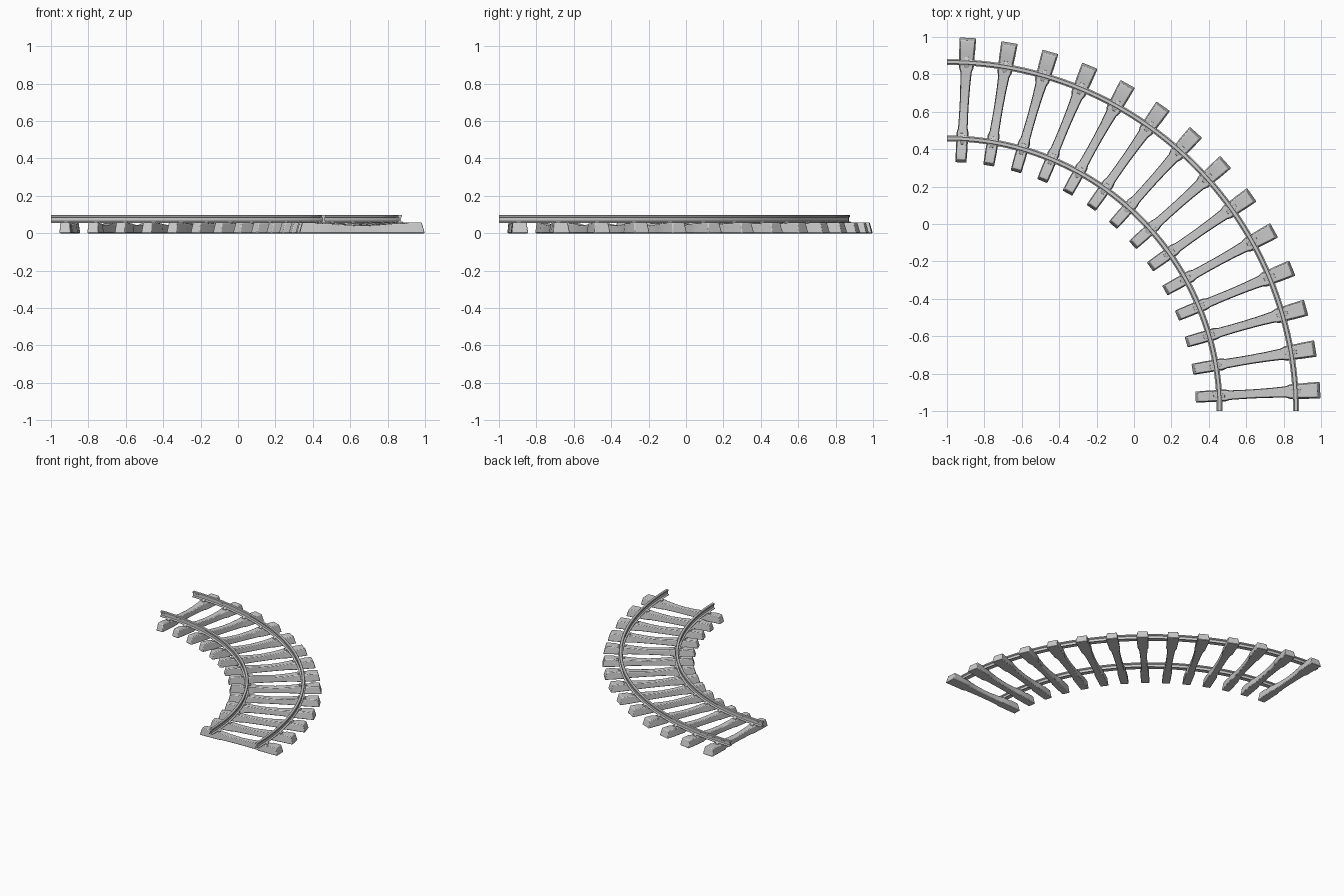
import bpy, bmesh
from math import sin, cos, radians, pi

if "Cube" in bpy.data.objects:
    bpy.data.objects.remove(bpy.data.objects["Cube"])

CX = CY = -1.0          # centre of the quarter-circle curve
N_TIES = 14
STEP = radians(90 / N_TIES)


def polar(r, a, z):
    return (CX + r * cos(a), CY + r * sin(a), z)


def finish(bm, name, angle=35, bevel=0):
    bmesh.ops.recalc_face_normals(bm, faces=bm.faces)
    me = bpy.data.meshes.new(name)
    bm.to_mesh(me)
    bm.free()
    ob = bpy.data.objects.new(name, me)
    bpy.context.collection.objects.link(ob)
    if bevel:
        m = ob.modifiers.new("soft_edges", 'BEVEL')
        m.width, m.segments = bevel, 2
        m.limit_method, m.angle_limit = 'ANGLE', radians(50)
    bpy.ops.object.select_all(action='DESELECT')
    bpy.context.view_layer.objects.active = ob
    ob.select_set(True)
    bpy.ops.object.shade_smooth_by_angle(angle=radians(angle))
    return ob


def loft(bm, rings, closed_ends=True):
    loops = [[bm.verts.new(p) for p in ring] for ring in rings]
    n = len(loops[0])
    for a, b in zip(loops, loops[1:]):
        for i in range(n):
            j = (i + 1) % n
            bm.faces.new((a[i], a[j], b[j], b[i]))
    if closed_ends:
        bm.faces.new(loops[0])
        bm.faces.new(loops[-1])


# Rails: I-shaped profile swept along the quarter circle
HALF = [(0.016, 0.056), (0.016, 0.060), (0.005, 0.065), (0.005, 0.083),
        (0.011, 0.087), (0.011, 0.095), (0.008, 0.098)]
PROFILE = HALF + [(-x, z) for x, z in reversed(HALF)]


def rail(name, radius):
    bm = bmesh.new()
    loft(bm, [[polar(radius + x, a * pi / 2 / 56, z) for x, z in PROFILE]
              for a in range(57)])
    finish(bm, name)


RAILS = {"inner_rail": 1.458, "outer_rail": 1.866}
for name, r in RAILS.items():
    rail(name, r)

# Sleeper: radius, bottom half-angle, top half-angle, top height
SECTIONS = [(-0.335, .0225, .0225, 0), (-0.255, .0225, .0185, .058),
            (-0.236, .0220, .0180, .052), (-0.174, .0220, .0180, .052),
            (-0.150, .0170, .0150, .050), (-0.075, .0155, .0135, .044),
            (0.0, .0150, .0130, .041)]
SECTIONS += [(-d, b, t, z) for d, b, t, z in reversed(SECTIONS[:-1])]
MID = 1.665


def sleeper(i):
    a0 = (i + 0.5) * STEP
    rings = []
    for k, (d, b, t, z) in enumerate(SECTIONS):
        r = MID + d
        if k in (0, len(SECTIONS) - 1):
            # sloping end face
            s = 0.016 if k == 0 else -0.016
            rings.append([polar(r, a0 - b, 0), polar(r, a0 + b, 0),
                          polar(r + s, a0 + .0185, .058),
                          polar(r + s, a0 - .0185, .058)])
        else:
            rings.append([polar(r, a0 - b, 0), polar(r, a0 + b, 0),
                          polar(r, a0 + t, z), polar(r, a0 - t, z)])
    bm = bmesh.new()
    loft(bm, rings)
    finish(bm, f"sleeper_{i + 1:02d}", 30, 0.005)


# Fastenings: low wedge clips on each side of both rails
def clips(i):
    a0 = (i + 0.5) * STEP
    bm = bmesh.new()
    for r in RAILS.values():
        for s in (-1, 1):
            section = [(.013, .050), (.030, .050), (.029, .056), (.013, .063)]
            loft(bm, [[polar(r + s * x, a0 + da / r, z) for x, z in section]
                      for da in (-.012, .012)])
    finish(bm, f"rail_clips_{i + 1:02d}")


for i in range(N_TIES):
    sleeper(i)
    clips(i)
